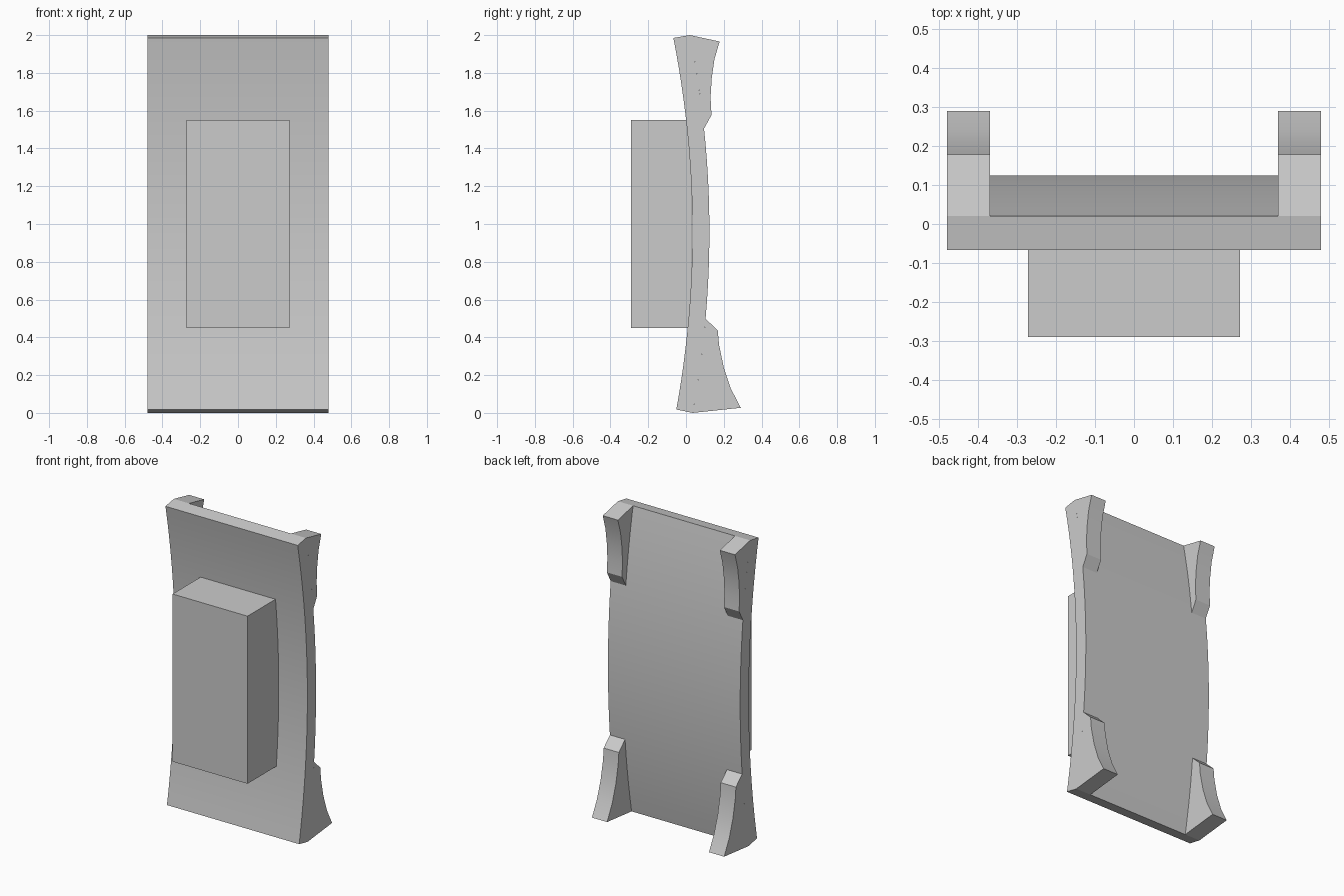
import bpy
import bmesh

cube = bpy.data.objects.get("Cube")
if cube:
    bpy.data.objects.remove(cube, do_unlink=True)

grey = bpy.data.materials.new("plain_grey")
grey.use_nodes = True
colour = (0.6, 0.6, 0.6, 1)
grey.diffuse_color = colour
grey.node_tree.nodes["Principled BSDF"].inputs["Base Color"].default_value = colour

SEGMENTS = 24
PEAK_Z = 0.96


def bow(z, peak, bend=0.096):
    """Depth of a bowed panel surface at height z."""
    return peak - bend * (z - PEAK_Z) ** 2


def bowed_line(z0, z1, peak, steps=SEGMENTS):
    heights = [z0 + (z1 - z0) * i / steps for i in range(steps + 1)]
    return [(bow(z, peak), z) for z in heights]


def extrude_profile(name, profile, x0, x1):
    """Extrude a (y, z) side profile between two x positions."""
    bm = bmesh.new()
    face = bm.faces.new([bm.verts.new((x0, y, z)) for y, z in profile])
    moved = bmesh.ops.extrude_face_region(bm, geom=[face])["geom"]
    verts = [v for v in moved if isinstance(v, bmesh.types.BMVert)]
    bmesh.ops.translate(bm, verts=verts, vec=(x1 - x0, 0, 0))
    bmesh.ops.recalc_face_normals(bm, faces=bm.faces)
    mesh = bpy.data.meshes.new(name)
    bm.to_mesh(mesh)
    bm.free()
    mesh.materials.append(grey)
    obj = bpy.data.objects.new(name, mesh)
    bpy.context.collection.objects.link(obj)
    bpy.ops.object.select_all(action="DESELECT")
    obj.select_set(True)
    bpy.context.view_layer.objects.active = obj
    bpy.ops.object.shade_smooth_by_angle(angle=0.35)
    return obj


# Bowed panel: front curve going up, back curve coming down
front = bowed_line(0.018, 1.985, 0.034)
back = bowed_line(2.0, 0.0, 0.124)
extrude_profile("curved_panel", front + back, -0.48, 0.48)

# Rectangular block on the front, ending inside the panel
block = [(-0.29, 0.45), (-0.29, 1.55), (0.03, 1.55), (0.03, 0.45)]
extrude_profile("front_block", block, -0.272, 0.272)

# Flared brackets at the four back corners, rooted just inside the panel
upper = [(0.178, 1.966), (0.15, 1.87), (0.136, 1.77), (0.13, 1.67),
         (0.135, 1.577), (bow(1.505, 0.124), 1.505)]
lower = [(bow(0.498, 0.124), 0.498), (0.168, 0.437), (0.175, 0.36),
         (0.2, 0.24), (0.238, 0.127), (0.29, 0.027)]
upper_root = bowed_line(1.505, 2.0, 0.124, 8)[1:]
lower_root = bowed_line(0.0, 0.498, 0.124, 8)[:-1]
for side, sign in (("left", 1), ("right", -1)):
    extrude_profile("upper_bracket_" + side, upper + upper_root,
                    sign * 0.37, sign * 0.48)
    extrude_profile("lower_bracket_" + side, lower + lower_root,
                    sign * 0.37, sign * 0.48)
